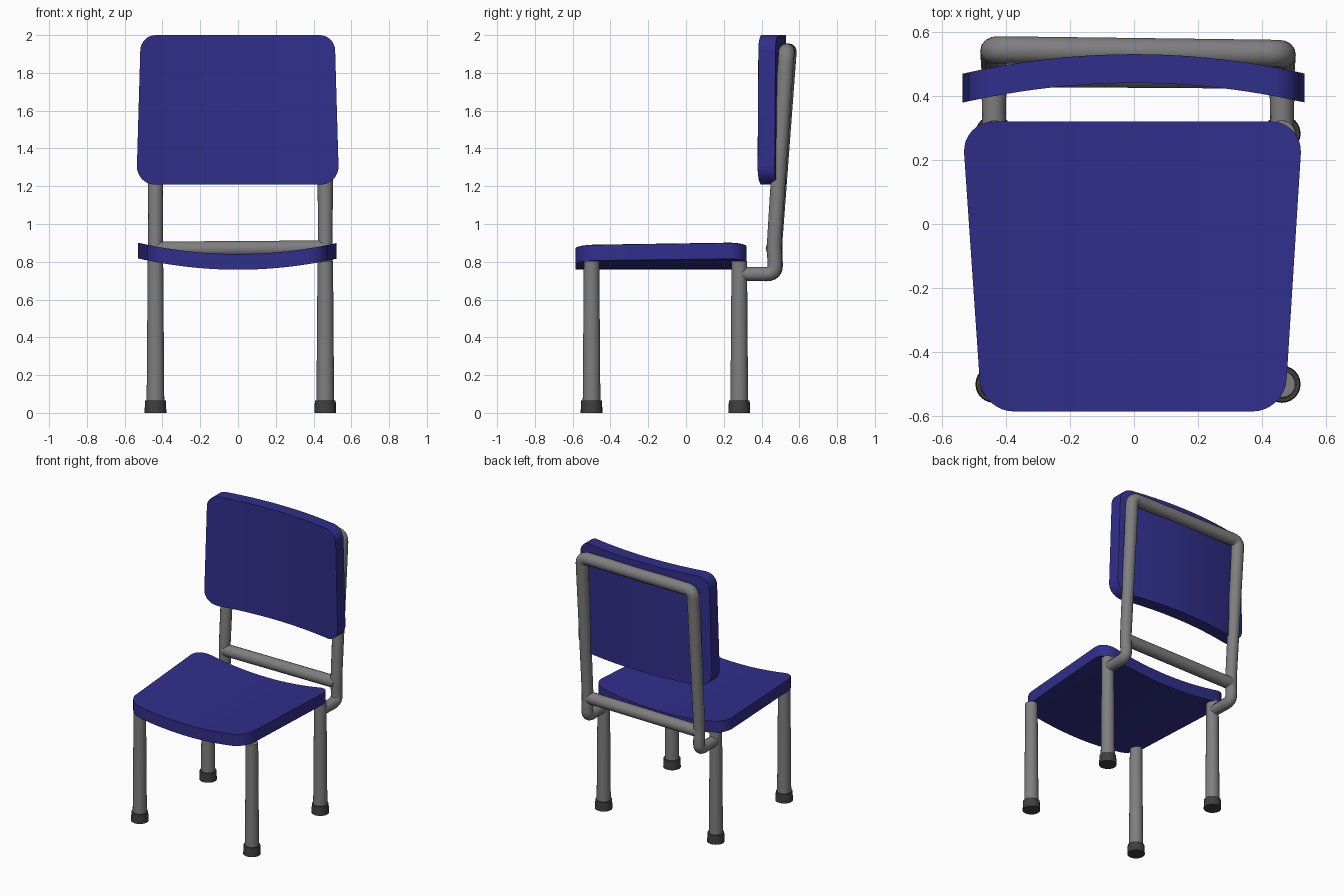
import bpy, bmesh, math
from mathutils import Vector

if "Cube" in bpy.data.objects:
    bpy.data.objects.remove(bpy.data.objects["Cube"], do_unlink=True)


def material(name, colour):
    m = bpy.data.materials.new(name)
    m.use_nodes = True
    m.diffuse_color = (*colour, 1)
    m.node_tree.nodes["Principled BSDF"].inputs["Base Color"].default_value = (*colour, 1)
    return m


BLUE = material("deep blue", (0.03, 0.028, 0.26))
GREY = material("tube grey", (0.21, 0.21, 0.21))
DARK = material("rubber grey", (0.05, 0.05, 0.05))


def smooth(ob, angle=35):
    bpy.ops.object.select_all(action="DESELECT")
    ob.select_set(True)
    bpy.context.view_layer.objects.active = ob
    bpy.ops.object.shade_smooth_by_angle(angle=math.radians(angle))


def link(name, bm, mat):
    me = bpy.data.meshes.new(name)
    bm.to_mesh(me)
    bm.free()
    me.materials.append(mat)
    ob = bpy.data.objects.new(name, me)
    bpy.context.collection.objects.link(ob)
    smooth(ob)
    return ob


def rounded(corners, radii, steps=8):
    """Outline of a polygon with each corner rounded off."""
    pts = []
    for i, (p, r) in enumerate(zip(corners, radii)):
        p = Vector(p)
        d1 = (Vector(corners[i - 1]) - p).normalized() * r
        d2 = (Vector(corners[(i + 1) % len(corners)]) - p).normalized() * r
        for k in range(steps + 1):
            t = k / steps * math.pi / 2
            pts.append(p + d1 + d2 - d2 * math.cos(t) - d1 * math.sin(t))
    return pts


def panel(name, corners, radii, thickness, place):
    """Rounded slab, sliced across its width and bent by the place function."""
    bm = bmesh.new()
    bm.faces.new([bm.verts.new((p.x, p.y, 0)) for p in rounded(corners, radii)])
    for k in range(-9, 10):
        bmesh.ops.bisect_plane(bm, geom=bm.verts[:] + bm.edges[:] + bm.faces[:],
                               plane_co=(k * 0.05, 0, 0), plane_no=(1, 0, 0))
    ext = bmesh.ops.extrude_face_region(bm, geom=bm.faces[:])
    for v in ext["geom"]:
        if isinstance(v, bmesh.types.BMVert):
            v.co.z += thickness
    for v in bm.verts:
        v.co = place(*v.co)
    bmesh.ops.recalc_face_normals(bm, faces=bm.faces)
    return link(name, bm, BLUE)


# Seat: trapezoid dished across its width
panel("seat", [(-0.475, -0.585), (0.47, -0.585), (0.527, 0.32), (-0.537, 0.32)],
      [0.1, 0.1, 0.1, 0.1], 0.083,
      lambda x, y, t: (x, y, 0.758 + t + 0.06 * (x / 0.53) ** 2))

# Backrest: upright panel bowed toward the back in the middle
panel("backrest", [(-0.538, 1.208), (0.535, 1.208), (0.512, 2.0), (-0.515, 2.0)],
      [0.1, 0.1, 0.08, 0.08], 0.09,
      lambda x, z, t: (x, 0.44 + t - 0.06 * (x / 0.53) ** 2, z))


def cone(name, x, y, z0, z1, r0, r1, mat):
    bm = bmesh.new()
    bmesh.ops.create_cone(bm, cap_ends=True, segments=24, radius1=r0, radius2=r1, depth=z1 - z0)
    bmesh.ops.translate(bm, verts=bm.verts, vec=(x, y, (z0 + z1) / 2))
    return link(name, bm, mat)


# Legs with rubber feet
LEFT, RIGHT = 0.462, -0.437
for side, x in (("left", LEFT), ("right", RIGHT)):
    for end, y in (("front", -0.5), ("back", 0.282)):
        cone(f"{end}_{side}_leg", x, y, 0.03, 0.805, 0.047, 0.041, GREY)
        cone(f"{end}_{side}_foot", x, y, 0, 0.065, 0.058, 0.055, DARK)


def tube(name, path, bend=0.05):
    """Round tube through (point, radius) pairs with bent corners."""
    pts = [(Vector(path[0][0]), path[0][1])]
    for (a, _), (p, r), (b, _) in zip(path, path[1:], path[2:]):
        a, p, b = Vector(a), Vector(p), Vector(b)
        s, e = p + (a - p).normalized() * bend, p + (b - p).normalized() * bend
        for k in range(7):
            t = k / 6
            pts.append((s * (1 - t) ** 2 + p * 2 * t * (1 - t) + e * t * t, r))
    pts.append((Vector(path[-1][0]), path[-1][1]))
    cu = bpy.data.curves.new(name, "CURVE")
    cu.dimensions = "3D"
    cu.bevel_depth = 1
    cu.bevel_resolution = 5
    cu.use_fill_caps = True
    sp = cu.splines.new("POLY")
    sp.points.add(len(pts) - 1)
    for q, (co, r) in zip(sp.points, pts):
        q.co = (*co, 1)
        q.radius = r
    cu.materials.append(GREY)
    ob = bpy.data.objects.new(name, cu)
    bpy.context.collection.objects.link(ob)
    bpy.ops.object.select_all(action="DESELECT")
    ob.select_set(True)
    bpy.context.view_layer.objects.active = ob
    bpy.ops.object.convert(target="MESH")
    smooth(bpy.context.object, 50)


# Back frame: brackets behind the back legs, uprights and top rail in one bent tube
half = [((0.282, 0.735), 0.036), ((0.475, 0.735), 0.039), ((0.468, 0.88), 0.039), ((0.538, 1.913), 0.043)]


def side_path(x, shift):
    return [((x, y + shift * z, z), r) for (y, z), r in half]


tube("back_frame", side_path(RIGHT, 0.003) + side_path(LEFT, -0.003)[::-1])

# Lower crossbar joining the uprights behind the seat
tube("lower_crossbar", [((RIGHT, 0.47, 0.866), 0.042), ((LEFT, 0.464, 0.872), 0.042)])
